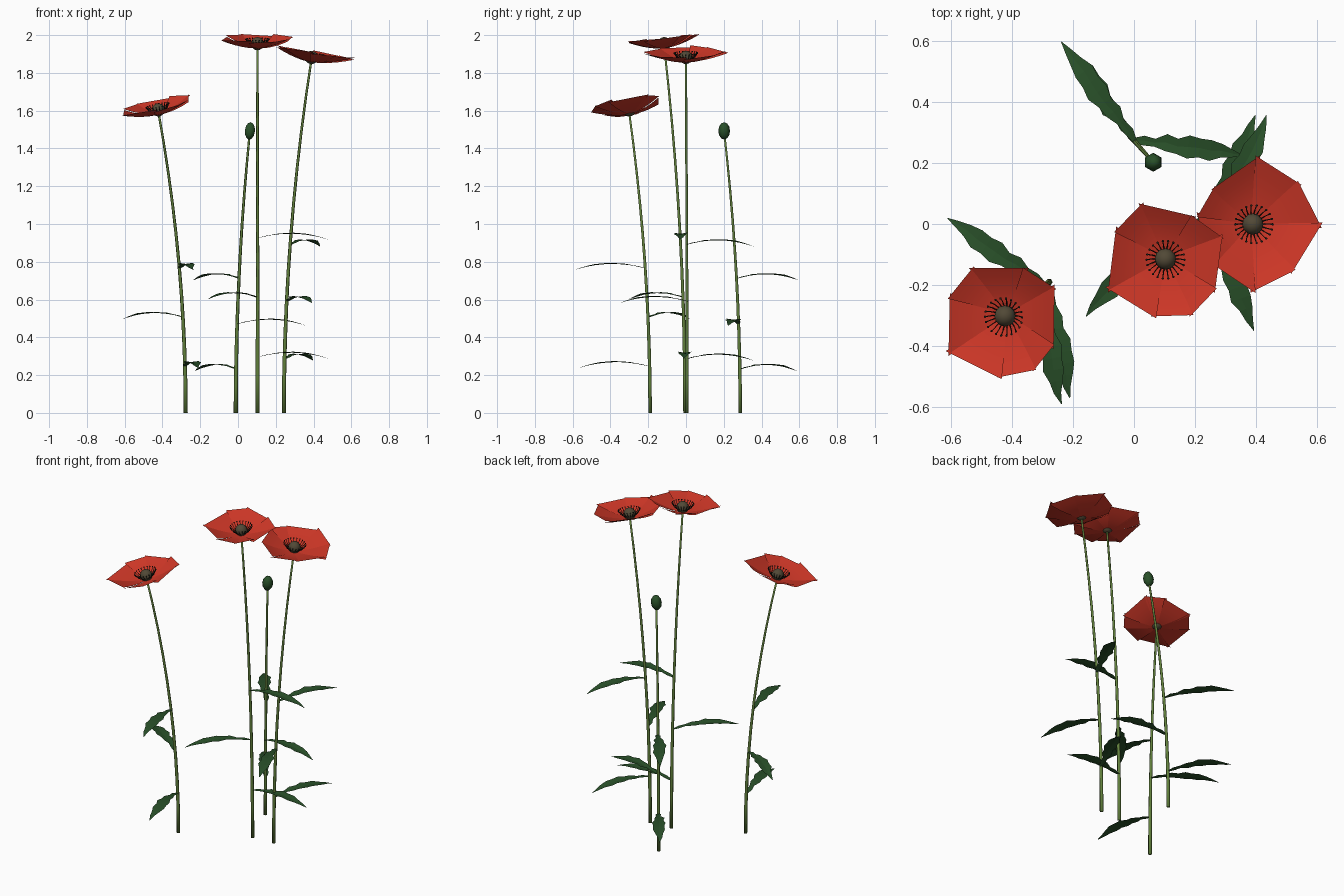
import bpy, bmesh, math, random
from mathutils import Vector, Matrix

random.seed(4)
cube = bpy.data.objects.get("Cube")
if cube:
    bpy.data.objects.remove(cube)


def material(name, rgb):
    m = bpy.data.materials.new(name)
    m.use_nodes = True
    m.diffuse_color = (*rgb, 1)
    bsdf = next(n for n in m.node_tree.nodes if n.type == 'BSDF_PRINCIPLED')
    bsdf.inputs["Base Color"].default_value = (*rgb, 1)
    bsdf.inputs["Roughness"].default_value = 0.8
    return m


STEM = material("stem green", (0.12, 0.215, 0.045))
LEAF = material("leaf green", (0.022, 0.08, 0.022))
RED = material("petal red", (0.62, 0.038, 0.02))
DOME = material("seed head brown", (0.083, 0.066, 0.037))
DARK = material("stamen black", (0.014, 0.015, 0.01))


def finish(bm, name, mat, smooth=True, matrix=None):
    mesh = bpy.data.meshes.new(name)
    if matrix:
        bm.transform(matrix)
    bm.to_mesh(mesh)
    bm.free()
    mesh.materials.append(mat)
    for p in mesh.polygons:
        p.use_smooth = smooth
    obj = bpy.data.objects.new(name, mesh)
    bpy.context.collection.objects.link(obj)


def grid(bm, rows):
    """Skin rows of points with quads."""
    vs = [[bm.verts.new(p) for p in row] for row in rows]
    for a, b in zip(vs, vs[1:]):
        for i in range(len(a) - 1):
            bm.faces.new((a[i], b[i], b[i + 1], a[i + 1]))


def polar(degrees, radius):
    a = math.radians(degrees)
    return Vector((radius * math.cos(a), radius * math.sin(a), 0))


def tube(bm, path, radii, sides):
    """Closed tapered tube along a path."""
    rings = []
    for i, (p, r) in enumerate(zip(path, radii)):
        d = path[min(i + 1, len(path) - 1)] - path[max(i - 1, 0)]
        q = Vector((0, 0, 1)).rotation_difference(d)
        rings.append([bm.verts.new(p + q @ polar(k * 360 / sides, r)) for k in range(sides)])
    for a, b in zip(rings, rings[1:]):
        for k in range(sides):
            n = (k + 1) % sides
            bm.faces.new((a[k], a[n], b[n], b[k]))
    bm.faces.new(rings[0][::-1])
    bm.faces.new(rings[-1])


# Stems bend gently, more towards the top
def stem_point(base, top, t):
    x, y = (b + (e - b) * t * t for b, e in zip(base[:2], top[:2]))
    return Vector((x, y, top[2] * t))


def stem(name, base, top):
    n = 10
    bm = bmesh.new()
    tube(bm, [stem_point(base, top, i / n) for i in range(n + 1)],
         [0.011 - 0.005 * i / n for i in range(n + 1)], 6)
    finish(bm, name, STEM)


# Arched leaf with a wavy outline and a shallow fold
WIDTHS = (0.006, 0.016, 0.013, 0.028, 0.025, 0.038, 0.031, 0.034, 0.022, 0.012, 0.001)


def leaf(name, start, tip):
    along = tip - start
    side = Vector((-along.y, along.x, 0)).normalized()
    rows = []
    for i, w in enumerate(WIDTHS):
        t = i / (len(WIDTHS) - 1)
        mid = start + along * t + Vector((0, 0, 0.11 * t * (1 - t)))
        mid += side * random.uniform(-0.004, 0.004)
        edge = Vector((0, 0, 0.15 * w))
        rows.append([mid - side * w + edge, mid, mid + side * w + edge])
    bm = bmesh.new()
    grid(bm, rows)
    finish(bm, name, LEAF, False)


# Shallow cup of overlapping straight-edged petals, seed head and stamens.
# Each petal spans two neighbouring rim corners, given as (angle, radius)
def flower(name, pos, facing, corners):
    place = Matrix.Translation(pos) @ Vector((0, 0, 1)).rotation_difference(
        Vector(facing)).to_matrix().to_4x4()
    bm = bmesh.new()
    for k, corner in enumerate(corners):
        first, last = polar(*corner), polar(*corners[(k + 1) % len(corners)])
        rows = []
        for i in range(6):
            u = 0.06 + 0.94 * i / 5
            row = []
            for j in range(5):
                s = -0.06 + 1.12 * j / 4
                p = first.lerp(last, s) * u
                p.z = 0.052 * u ** 1.7 + 0.004 * u * (k % 2) + 0.006 * u * (s - 0.5)
                row.append(p)
            rows.append(row)
        grid(bm, rows)
    finish(bm, name + "_petals", RED, True, place)

    bm = bmesh.new()
    bmesh.ops.create_uvsphere(bm, u_segments=12, v_segments=8, radius=0.035,
                              matrix=Matrix.Translation((0, 0, 0.025)))
    finish(bm, name + "_seed_head", DOME, True, place)

    bm = bmesh.new()
    count = 22
    for k in range(count):
        out = polar(k * 360 / count, 1)
        end = out * 0.062 + Vector((0, 0, 0.048))
        tube(bm, [out * 0.028 + Vector((0, 0, 0.012)),
                  out * 0.05 + Vector((0, 0, 0.028)), end], [0.0018] * 3, 4)
        bmesh.ops.create_icosphere(bm, subdivisions=1, radius=0.0043,
                                   matrix=Matrix.Translation(end))
    finish(bm, name + "_stamens", DARK, True, place)


# Each plant: stem base, stem top, leaves as (height, tip x, tip y)
PLANTS = {
    "left_low": ((-0.277, -0.19), (-0.42, -0.3, 1.585),
                 [(0.245, -0.21, -0.57), (0.505, -0.61, 0.02), (0.765, -0.24, -0.59)]),
    "middle": ((0.104, -0.005), (0.103, -0.115, 1.935),
               [(0.295, 0.48, -0.01), (0.61, -0.16, -0.3), (0.925, 0.48, -0.03)]),
    "right_tall": ((0.243, 0.005), (0.387, 0, 1.86),
                   [(0.285, 0.4, 0.355), (0.59, 0.39, -0.35), (0.89, 0.435, 0.355)]),
    "bud_plant": ((-0.012, 0.287), (0.06, 0.205, 1.46),
                  [(0.23, -0.23, 0.585), (0.47, 0.36, 0.225), (0.71, -0.24, 0.595)]),
}
for plant, (base, top, leaves) in PLANTS.items():
    stem(plant + "_stem", base, top)
    for n, (z, x, y) in enumerate(leaves, 1):
        leaf(f"{plant}_leaf_{n}", stem_point(base, top, z / top[2]), Vector((x, y, z - 0.008)))

flower("left_low", (-0.417, -0.297, 1.58), (-0.21, -0.16, 1),
       [(-29, .19), (30, .2), (65, .18), (122, .19), (160, .19), (213, .22), (265, .2), (300, .2)])
flower("middle", (0.103, -0.112, 1.93), (0, -0.11, 1),
       [(-31, .19), (22, .2), (58, .17), (113, .2), (149, .19), (207, .21), (258, .19), (295, .2)])
flower("right_tall", (0.385, 0, 1.857), (0.16, -0.02, 1),
       [(-1, .22), (42, .2), (87, .22), (138, .18), (171, .19), (223, .19), (269, .22), (310, .2)])

# Closed bud
bm = bmesh.new()
bmesh.ops.create_uvsphere(bm, u_segments=6, v_segments=6, radius=1)
bmesh.ops.scale(bm, vec=(0.031, 0.031, 0.046), verts=bm.verts)
finish(bm, "bud", LEAF, True,
       Matrix.Translation((0.063, 0.202, 1.493)) @ Matrix.Rotation(0.1, 4, 'Y'))
